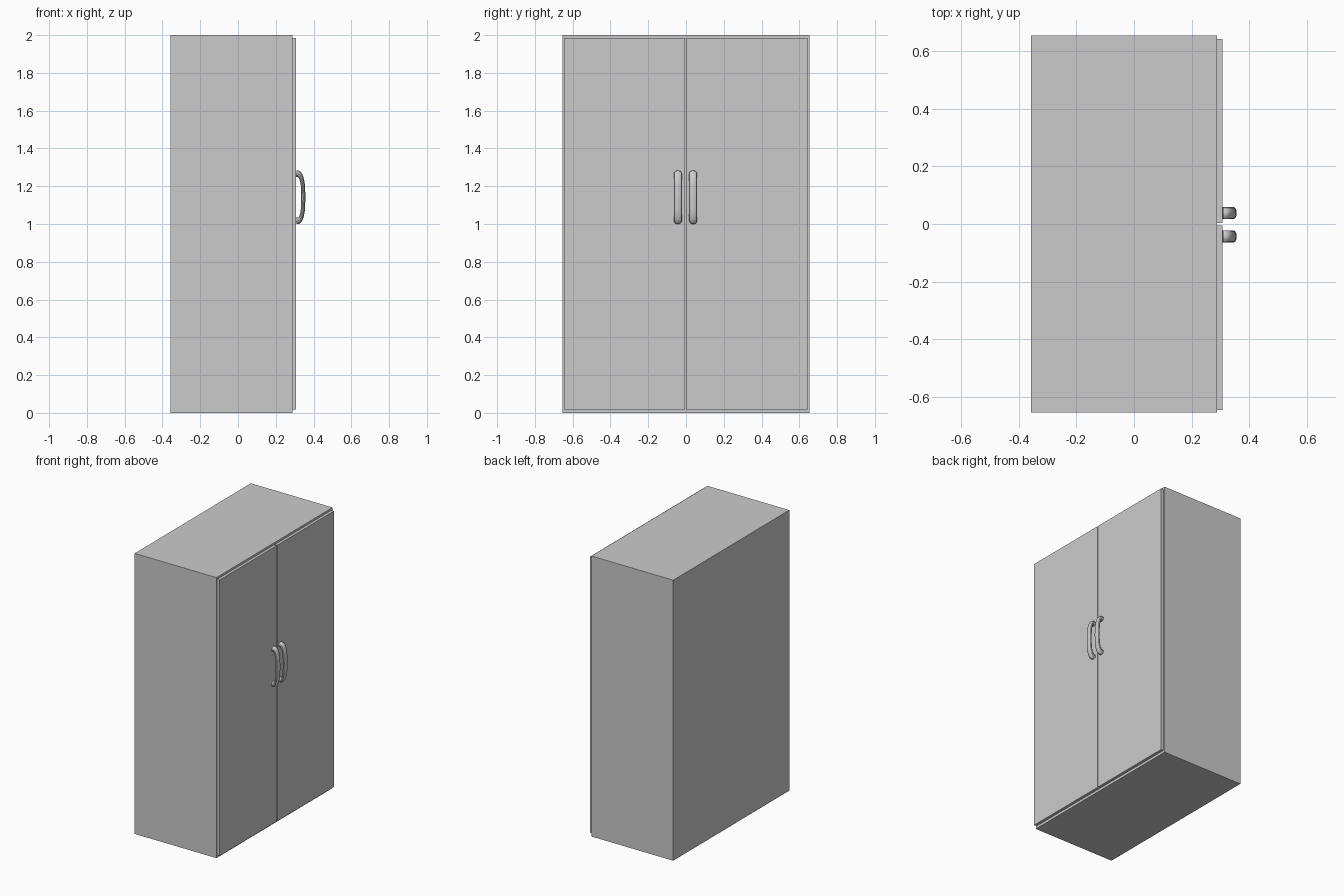
import bpy

if "Cube" in bpy.data.objects:
    bpy.data.objects.remove(bpy.data.objects["Cube"])


def box(name, lo, hi):
    bpy.ops.mesh.primitive_cube_add(size=1, location=[(a + b) / 2 for a, b in zip(lo, hi)])
    ob = bpy.context.object
    ob.name = name
    ob.scale = [b - a for a, b in zip(lo, hi)]
    bpy.ops.object.transform_apply(location=False, rotation=False, scale=True)
    return ob


def handle(name, y):
    # Round tube along a bowed path, flattened in depth by the object scale
    scale = (0.55, 1.05, 0.88)
    path = [(0.0, -0.125), (0.017, -0.121), (0.032, -0.085), (0.0365, -0.04),
            (0.0365, 0.04), (0.032, 0.085), (0.017, 0.121), (0.0, 0.125)]
    cu = bpy.data.curves.new(name, 'CURVE')
    cu.dimensions = '3D'
    cu.bevel_depth = 0.02
    cu.bevel_resolution = 4
    cu.resolution_u = 5
    cu.use_fill_caps = True
    sp = cu.splines.new('BEZIER')
    sp.bezier_points.add(len(path) - 1)
    for p, (x, z) in zip(sp.bezier_points, path):
        p.co = (x / scale[0], 0, z / scale[2])
        p.handle_left_type = p.handle_right_type = 'AUTO'
    ob = bpy.data.objects.new(name, cu)
    bpy.context.collection.objects.link(ob)
    ob.location = (0.308, y, 1.141)
    ob.scale = scale
    # Turn into a smooth mesh
    bpy.ops.object.select_all(action='DESELECT')
    ob.select_set(True)
    bpy.context.view_layer.objects.active = ob
    bpy.ops.object.convert(target='MESH')
    bpy.ops.object.transform_apply(location=False, rotation=False, scale=True)
    bpy.ops.object.shade_smooth_by_angle()


# Cabinet carcass
box("cabinet_body", (-0.357, -0.654, 0), (0.288, 0.654, 2))

# Pair of doors on the +x side with a thin gap, each with a handle
for side, y0, y1, hy in (("left", -0.646, -0.006, -0.043), ("right", 0.003, 0.642, 0.038)):
    box(side + "_door", (0.288, y0, 0.018), (0.308, y1, 1.985))
    handle(side + "_handle", hy)
